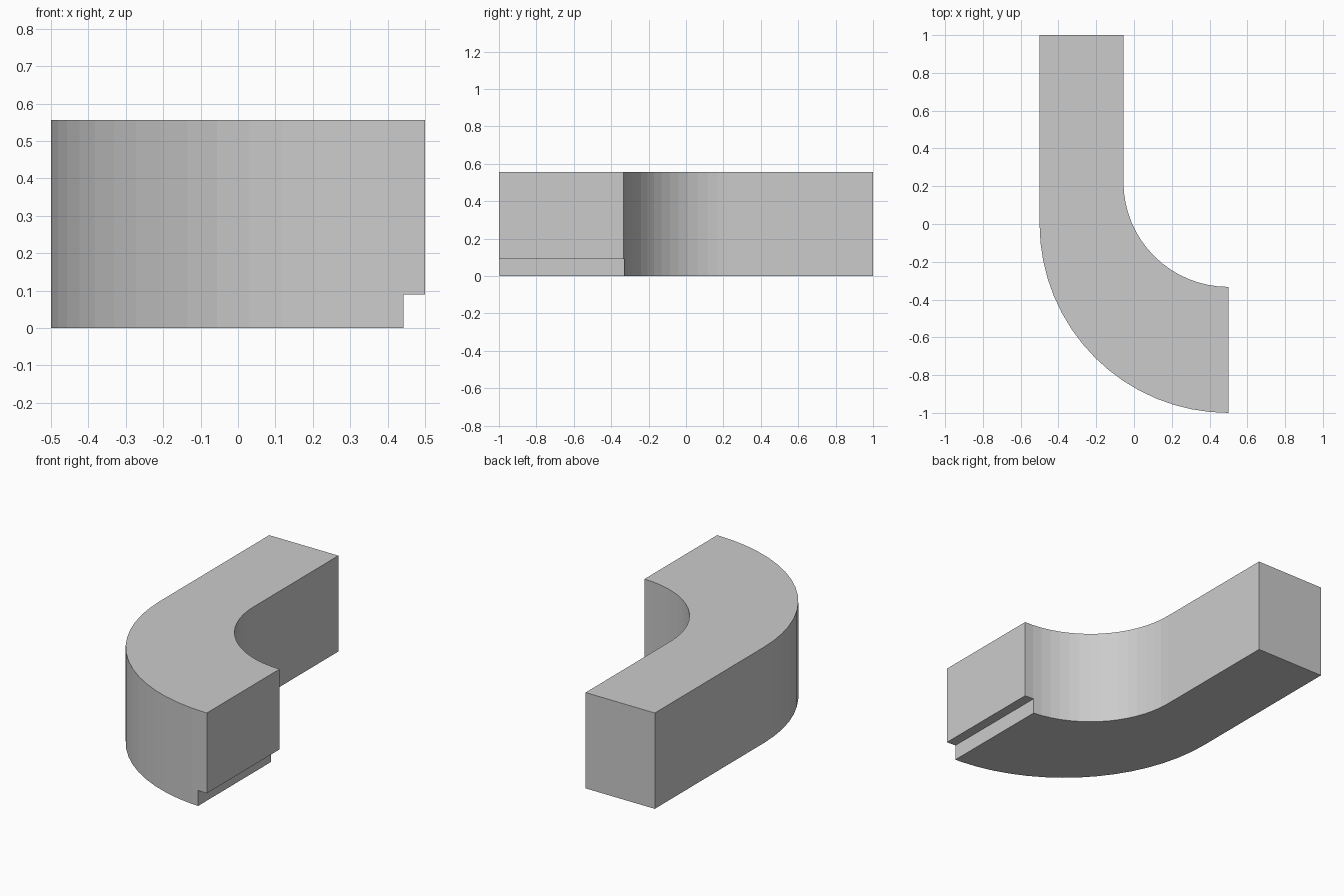
import bpy, bmesh
from math import cos, sin, pi

if "Cube" in bpy.data.objects:
    bpy.data.objects.remove(bpy.data.objects["Cube"])

HEIGHT = 0.556
SEGMENTS = 16


def quarter_arc(cx, cy, radius):
    """Points from the left of the circle round to its bottom."""
    angles = [pi + pi / 2 * i / SEGMENTS for i in range(SEGMENTS + 1)]
    return [(cx + radius * cos(a), cy + radius * sin(a)) for a in angles]


def extrude_profile(name, points, z0, z1):
    bm = bmesh.new()
    base = bm.faces.new([bm.verts.new((x, y, z0)) for x, y in points])
    top = bmesh.ops.extrude_face_region(bm, geom=[base], use_keep_orig=True)
    verts = [g for g in top["geom"] if isinstance(g, bmesh.types.BMVert)]
    bmesh.ops.translate(bm, verts=verts, vec=(0, 0, z1 - z0))
    bmesh.ops.recalc_face_normals(bm, faces=bm.faces)
    mesh = bpy.data.meshes.new(name)
    bm.to_mesh(mesh)
    bm.free()
    obj = bpy.data.objects.new(name, mesh)
    bpy.context.collection.objects.link(obj)
    return obj


# Curved block: straight leg flowing into a widening quarter turn
outer = [(-0.5, 1)] + quarter_arc(0.5, 0, 1)
inner = [(-0.056, 1)] + quarter_arc(0.5, 0.223, 0.556)
block = extrude_profile("curved_block", outer + inner[::-1], 0, HEIGHT)

# Step cut under the end face
cutter = extrude_profile("step_cutter",
                         [(0.442, -1.2), (0.7, -1.2), (0.7, 0), (0.442, 0)],
                         -0.2, 0.09)
cutter.hide_render = True
cut = block.modifiers.new("step", 'BOOLEAN')
cut.operation = 'DIFFERENCE'
cut.solver = 'EXACT'
cut.object = cutter
bpy.context.view_layer.objects.active = block
bpy.ops.object.modifier_apply(modifier=cut.name)
bpy.data.objects.remove(cutter)
